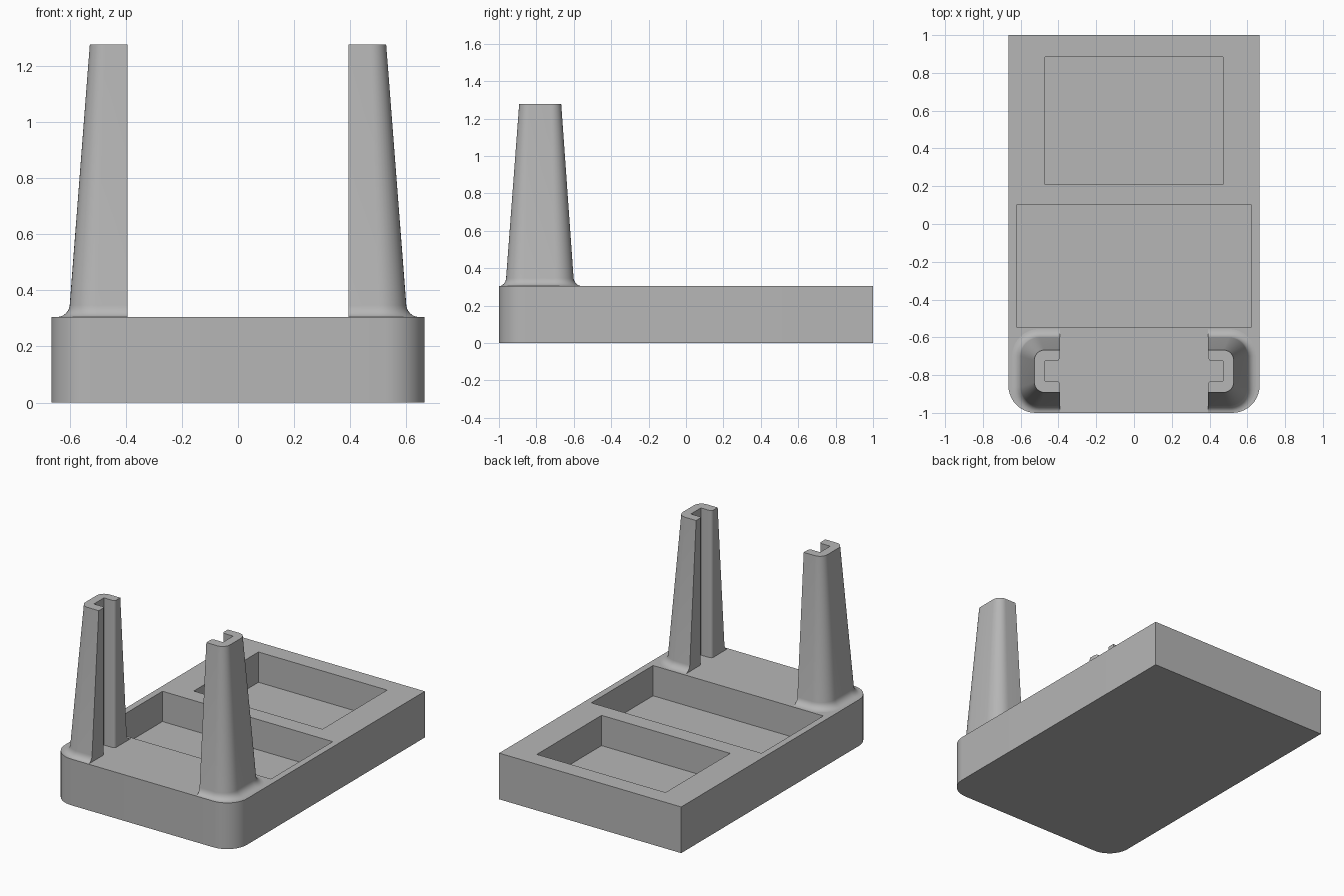
import bpy, bmesh, math

if "Cube" in bpy.data.objects:
    bpy.data.objects.remove(bpy.data.objects["Cube"])

grey = bpy.data.materials.new("plain grey")
grey.use_nodes = True
GREY = (0.47, 0.47, 0.47, 1)
grey.diffuse_color = GREY
grey.node_tree.nodes["Principled BSDF"].inputs["Base Color"].default_value = GREY

TOP = 0.305


def arc(cx, cy, r, start, end, n=10):
    """Points of an arc, angles in degrees."""
    angles = [math.radians(start + (end - start) * i / n) for i in range(n + 1)]
    return [(cx + r * math.cos(a), cy + r * math.sin(a)) for a in angles]


def loft(name, sections):
    """Join (z, outline) sections into a capped solid."""
    bm = bmesh.new()
    rings = [[bm.verts.new((x, y, z)) for x, y in pts] for z, pts in sections]
    for low, high in zip(rings, rings[1:]):
        for i in range(len(low)):
            j = (i + 1) % len(low)
            bm.faces.new((low[i], low[j], high[j], high[i]))
    bm.faces.new(rings[0][::-1])
    bm.faces.new(rings[-1])
    bmesh.ops.recalc_face_normals(bm, faces=bm.faces)
    mesh = bpy.data.meshes.new(name)
    bm.to_mesh(mesh)
    bm.free()
    mesh.materials.append(grey)
    obj = bpy.data.objects.new(name, mesh)
    bpy.context.collection.objects.link(obj)
    return obj


def smooth(obj):
    bpy.ops.object.select_all(action="DESELECT")
    obj.select_set(True)
    bpy.context.view_layer.objects.active = obj
    bpy.ops.object.shade_smooth_by_angle(angle=math.radians(30))


# Base block with two rounded front corners
W, R = 0.665, 0.145
outline = (arc(R - W, R - 1, R, 180, 270) + arc(W - R, R - 1, R, 270, 360)
           + [(W, 1), (-W, 1)])
base = loft("base", [(0, outline), (TOP, outline)])

# Rectangular pockets sunk into the top
for name, half, y0, y1 in (("rear_pocket_cutter", 0.47, 0.21, 0.885),
                           ("middle_pocket_cutter", 0.622, -0.545, 0.1)):
    rect = [(-half, y0), (half, y0), (half, y1), (-half, y1)]
    cutter = loft(name, [(TOP - 0.2, rect), (TOP + 0.1, rect)])
    cutter.hide_render = True
    cutter.hide_set(True)
    cutter.display_type = "WIRE"
    cut = base.modifiers.new(name, "BOOLEAN")
    cut.operation = "DIFFERENCE"
    cut.solver = "EXACT"
    cut.object = cutter

# Bake the cuts so that shading applies to the finished block
baked = bpy.data.meshes.new_from_object(
    base.evaluated_get(bpy.context.evaluated_depsgraph_get()))
base.modifiers.clear()
base.data = baked
smooth(base)


# Slotted post: tapered C section, open towards the middle
INNER, SLOT_X, S0, S1, LIP = 0.393, 0.472, -0.83, -0.725, 0.018


def post_section(t, flare, side):
    """t runs from 0 at the foot to 1 at the tip."""
    mix = lambda a, b: a + (b - a) * t
    x1 = mix(0.603, 0.528) + flare
    y0, y1 = mix(-0.965, -0.892) - flare * 0.8, mix(-0.598, -0.667) + flare
    r = mix(0.1, 0.055) + flare
    pts = [(INNER, y0)] + arc(x1 - r, y0 + r, r, 270, 360)
    pts += arc(x1 - r, y1 - r, r, 0, 90) + [(INNER, y1)]
    pts += arc(INNER + LIP, S1 + LIP, LIP, 180, 270, 4) + [(SLOT_X, S1), (SLOT_X, S0)]
    pts += arc(INNER + LIP, S0 - LIP, LIP, 90, 180, 4)
    return [(side * x, y) for x, y in pts]


FILLET, TIP = 0.042, 1.277
for name, side in (("left_post", 1), ("right_post", -1)):
    sections = [(TOP - 0.005, post_section(0, FILLET, side))]
    # Concave fillet where the post meets the base
    for i in range(7):
        a = math.radians(15 * i)
        z = TOP + FILLET * (1 - math.cos(a))
        sections.append((z, post_section((z - TOP) / (TIP - TOP),
                                         FILLET * (1 - math.sin(a)), side)))
    sections.append((TIP, post_section(1, 0, side)))
    smooth(loft(name, sections))
